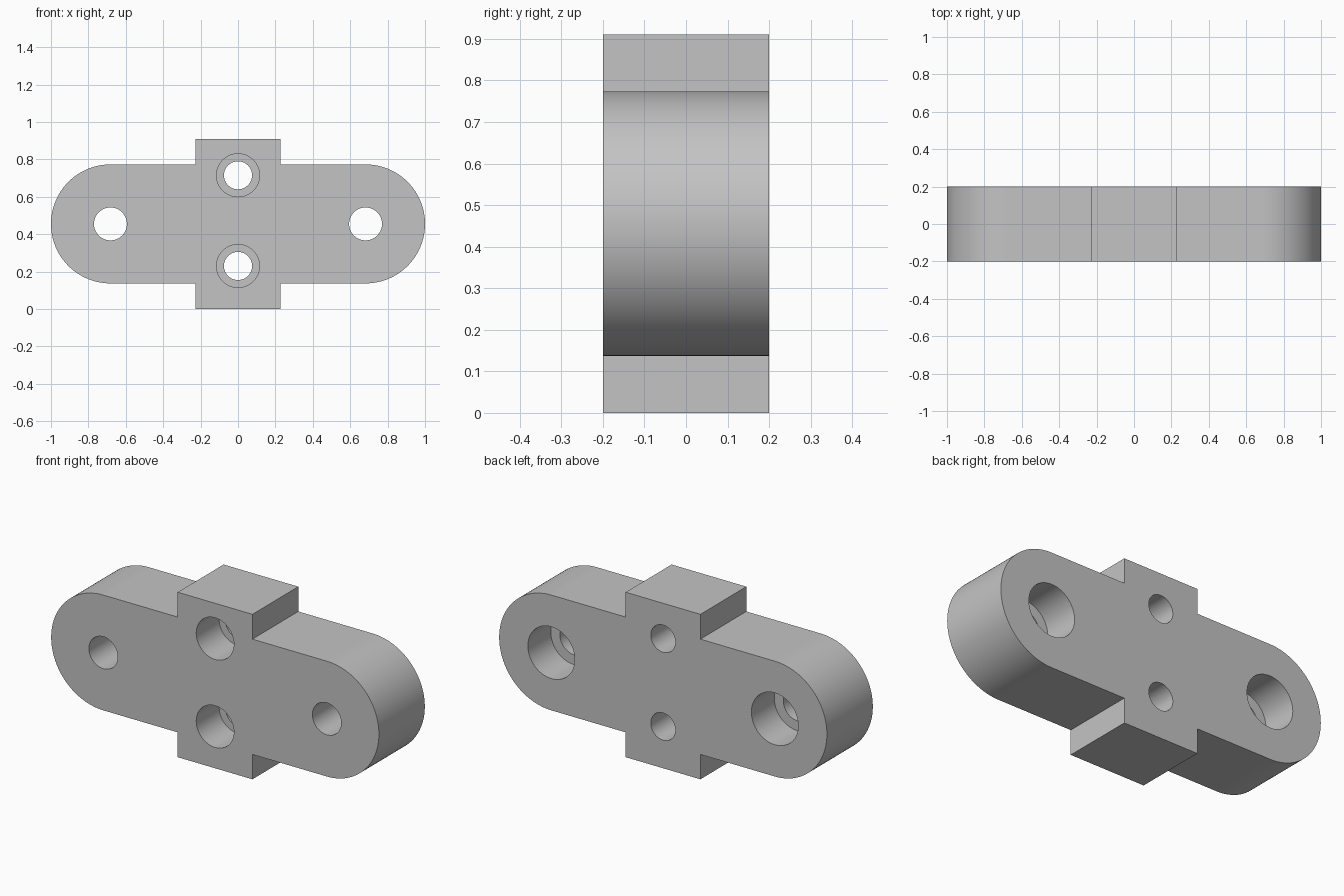
import bpy, bmesh, math

cube = bpy.data.objects.get("Cube")
if cube:
    bpy.data.objects.remove(cube, do_unlink=True)

HALF_DEPTH = 0.2
MID_Z = 0.455
END_X, END_R = 0.682, 0.318
BLOCK_X, BLOCK_H = 0.228, 0.455
SEGMENTS = 64

grey = bpy.data.materials.new("plain grey")
grey.diffuse_color = (0.55, 0.55, 0.55, 1)
grey.use_nodes = True
grey.node_tree.nodes["Principled BSDF"].inputs["Base Color"].default_value = (0.55, 0.55, 0.55, 1)


def half_outline(side):
    """Counter-clockwise half of the plate outline: rounded end, then block corners."""
    pts = [(side * BLOCK_X, -side * BLOCK_H), (side * BLOCK_X, -side * END_R)]
    for i in range(SEGMENTS + 1):
        a = -math.pi / 2 + math.pi * i / SEGMENTS
        pts.append((side * (END_X + END_R * math.cos(a)), side * END_R * math.sin(a)))
    return pts + [(side * BLOCK_X, side * END_R), (side * BLOCK_X, side * BLOCK_H)]


# Plate with rounded ends and a central block, extruded from front to back
bm = bmesh.new()
outline = half_outline(1) + half_outline(-1)
face = bm.faces.new([bm.verts.new((x, -HALF_DEPTH, MID_Z + z)) for x, z in outline])
back = bmesh.ops.extrude_face_region(bm, geom=[face])["geom"]
bmesh.ops.translate(bm, vec=(0, 2 * HALF_DEPTH, 0),
                    verts=[v for v in back if isinstance(v, bmesh.types.BMVert)])
bmesh.ops.recalc_face_normals(bm, faces=bm.faces)
mesh = bpy.data.meshes.new("link_plate")
bm.to_mesh(mesh)
bm.free()
plate = bpy.data.objects.new("link_plate", mesh)
bpy.context.collection.objects.link(plate)
mesh.materials.append(grey)


def drill(x, z, radius, y0, y1):
    """Cut a round hole along y between y0 and y1."""
    bpy.ops.mesh.primitive_cylinder_add(vertices=SEGMENTS, radius=radius, depth=y1 - y0,
                                        location=(x, (y0 + y1) / 2, z),
                                        rotation=(math.pi / 2, 0, 0))
    cutter = bpy.context.object
    cutter.name = "drill_cutter"
    cutter.hide_render = True
    cutter.data.materials.append(grey)
    bpy.context.view_layer.objects.active = plate
    mod = plate.modifiers.new("hole", "BOOLEAN")
    mod.operation, mod.solver, mod.object = "DIFFERENCE", "EXACT", cutter
    bpy.ops.object.modifier_apply(modifier=mod.name)
    bpy.data.objects.remove(cutter, do_unlink=True)


# End holes, counterbored from the back
for x in (-END_X, END_X):
    drill(x, MID_Z, 0.088, -0.5, 0.5)
    drill(x, MID_Z, 0.143, 0, 0.5)

# Block holes, counterbored from the front
for z in (0.23, 0.715):
    drill(0, z, 0.075, -0.5, 0.5)
    drill(0, z, 0.115, -0.5, 0)

bpy.ops.object.select_all(action="DESELECT")
plate.select_set(True)
bpy.context.view_layer.objects.active = plate
bpy.ops.object.shade_smooth_by_angle(angle=math.radians(30))
